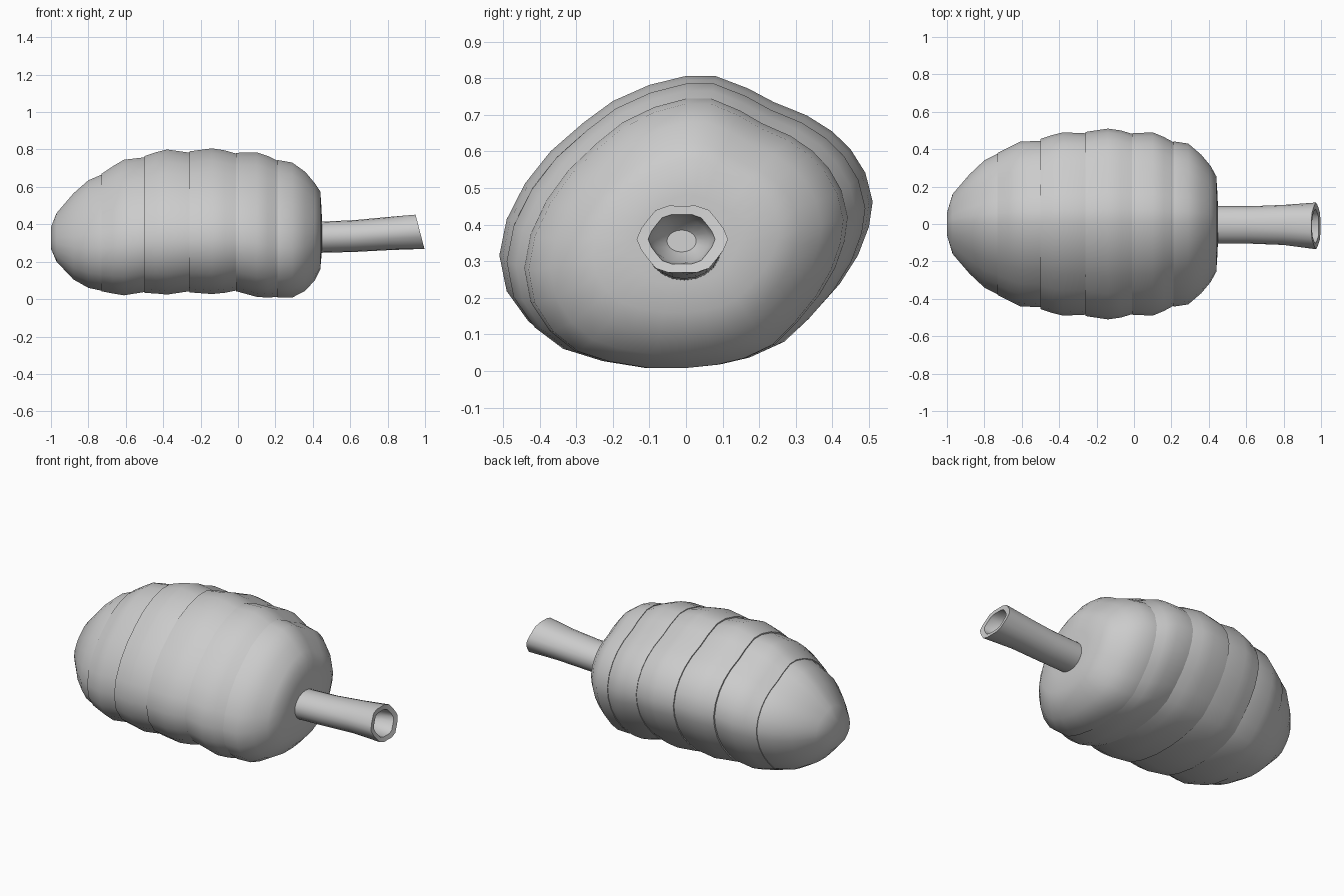
import bpy, bmesh, math

cube = bpy.data.objects.get("Cube")
if cube:
    bpy.data.objects.remove(cube)

grey = bpy.data.materials.new("light_grey")
grey.use_nodes = True
COLOUR = (0.6, 0.6, 0.6, 1)
grey.diffuse_color = COLOUR
grey.node_tree.nodes["Principled BSDF"].inputs["Base Color"].default_value = COLOUR

# Lopsided body cross-section (y, z), dented on the upper back
SECTION = [(0, .8), (.08, .8), (.17, .765), (.24, .727), (.33, .69), (.4, .645),
           (.45, .595), (.49, .53), (.51, .45), (.5, .38), (.47, .3), (.42, .22),
           (.35, .14), (.28, .075), (.19, .035), (.1, .015), (0, .005), (-.12, .005),
           (-.25, .025), (-.35, .055), (-.43, .115), (-.49, .2), (-.51, .3),
           (-.49, .4), (-.44, .5), (-.37, .59), (-.28, .67), (-.2, .73), (-.1, .775)]


def body_ring(x, half_width, bottom, top):
    """Cross-section fitted to a width and height at x."""
    return [(x, y / .51 * half_width, bottom + (z - .005) / .795 * (top - bottom))
            for y, z in SECTION]


def loft(name, rings, cap_start=True, cap_end=True):
    """Skin a list of equal rings and shade it smooth."""
    bm = bmesh.new()
    loops = [[bm.verts.new(p) for p in ring] for ring in rings]
    n = len(loops[0])
    for a, b in zip(loops, loops[1:]):
        for i in range(n):
            bm.faces.new((a[i], a[(i + 1) % n], b[(i + 1) % n], b[i]))
    if cap_start:
        bm.faces.new(loops[0])
    if cap_end:
        bm.faces.new(loops[-1])
    bmesh.ops.recalc_face_normals(bm, faces=bm.faces[:])
    mesh = bpy.data.meshes.new(name)
    bm.to_mesh(mesh)
    bm.free()
    mesh.materials.append(grey)
    obj = bpy.data.objects.new(name, mesh)
    bpy.context.collection.objects.link(obj)
    bpy.ops.object.select_all(action="DESELECT")
    obj.select_set(True)
    bpy.context.view_layer.objects.active = obj
    bpy.ops.object.shade_smooth_by_angle(angle=math.radians(40))
    return obj


# Body segments: each row is x, half width, bottom, top
SEGMENTS = {
    "tail_tip": [(-1, .06, .27, .385), (-.97, .16, .2, .46), (-.88, .265, .105, .565),
                 (-.8, .34, .06, .635), (-.73, .375, .045, .665)],
    "segment_1": [(-.73, .38, .042, .67), (-.67, .41, .03, .71), (-.61, .44, .02, .745),
                  (-.5, .445, .038, .758)],
    "segment_2": [(-.5, .455, .033, .765), (-.44, .475, .03, .785), (-.38, .49, .024, .8),
                  (-.26, .485, .042, .783)],
    "segment_3": [(-.26, .492, .036, .79), (-.14, .51, .027, .806), (-.07, .5, .034, .795),
                  (-.01, .482, .046, .778)],
    "segment_4": [(-.01, .485, .042, .782), (.1, .49, .012, .785), (.16, .465, .008, .765),
                  (.21, .438, .012, .74)],
    "front_segment": [(.21, .442, .008, .744), (.29, .43, .008, .73), (.36, .37, .045, .68),
                      (.41, .31, .1, .62), (.44, .255, .16, .575), (.447, .15, .24, .48),
                      (.45, .05, .3, .38)],
}
for name, rows in SEGMENTS.items():
    rings = [body_ring(*row) for row in rows]
    # Tuck the back of each segment under its neighbour
    if name != "tail_tip":
        x, w, low, high = rows[0]
        rings.insert(0, body_ring(x, w - .03, low + .03, high - .03))
    loft(name, rings, cap_start=name == "tail_tip", cap_end=name == "front_segment")


def stem_ring(x, slant, cy, cz, ry, rz, lump=0.0):
    """Slightly lumpy oval, leaning back towards the top by the slant."""
    ring = []
    for i in range(20):
        a = math.tau * i / 20
        r = 1 + lump * math.cos(6 * a)
        y, z = ry * r * math.cos(a), rz * r * math.sin(a)
        ring.append((x - slant * z, cy + y, cz + z))
    return ring


# Hollow stalk with a slanted open end
loft("stalk", [
    stem_ring(.42, 0, -.005, .33, .1, .083),
    stem_ring(.62, 0, -.005, .337, .1, .085),
    stem_ring(.8, .1, -.005, .35, .107, .088),
    stem_ring(.973, .26, -.01, .36, .12, .095, .04),
    stem_ring(.97, .26, -.012, .36, .088, .07, .04),
    stem_ring(.9, .2, -.012, .357, .075, .06),
    stem_ring(.86, .1, -.012, .355, .04, .03),
], cap_start=False)
